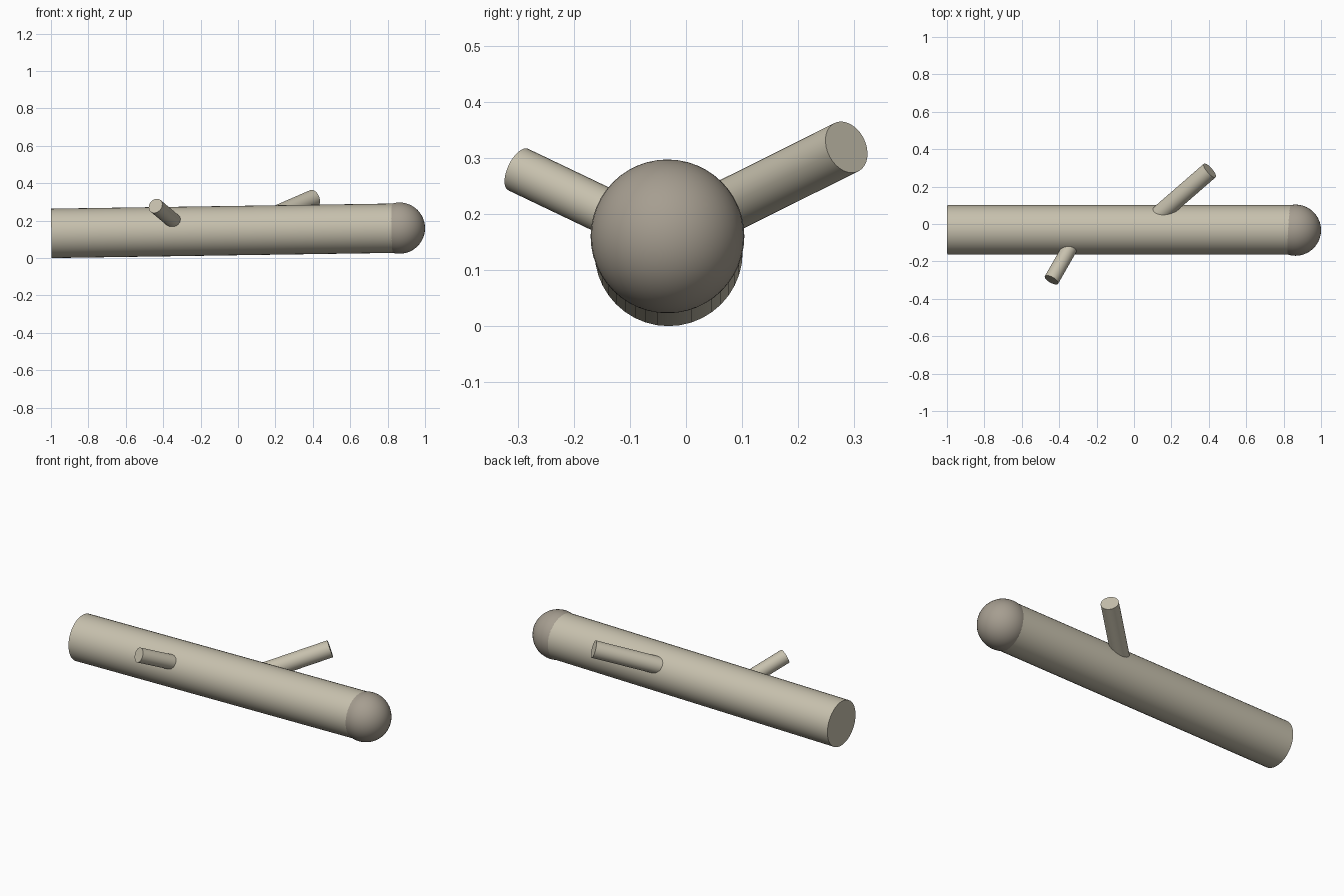
import bpy
from math import radians
from mathutils import Vector

if "Cube" in bpy.data.objects:
    bpy.data.objects.remove(bpy.data.objects["Cube"])


def material(name, rgb):
    mat = bpy.data.materials.new(name)
    mat.diffuse_color = (*rgb, 1.0)
    mat.use_nodes = True
    mat.node_tree.nodes["Principled BSDF"].inputs["Base Color"].default_value = mat.diffuse_color
    return mat


bark = material("bark", (0.57, 0.53, 0.42))
dark_bark = material("dark_bark", (0.38, 0.34, 0.28))


def finish(name, mat):
    """Name, colour and smooth the newest object."""
    obj = bpy.context.object
    obj.name = name
    obj.data.materials.append(mat)
    bpy.ops.object.shade_smooth_by_angle(angle=radians(35))


def rod(name, start, end, radius, sides):
    """Capped cylinder between two points."""
    a, b = Vector(start), Vector(end)
    bpy.ops.mesh.primitive_cylinder_add(
        vertices=sides, radius=radius, depth=(b - a).length,
        location=(a + b) / 2, rotation=(b - a).to_track_quat('Z', 'Y').to_euler())
    finish(name, bark)


# Main trunk, rising slightly towards the rounded end
rod("trunk", (-0.998, -0.031, 0.132), (0.863, -0.031, 0.160), 0.132, 40)

# Ball-shaped end of the trunk
bpy.ops.mesh.primitive_uv_sphere_add(
    segments=40, ring_count=24, radius=0.137, location=(0.863, -0.033, 0.160))
finish("rounded_end", dark_bark)

# Two side branches starting on the trunk axis
branches = {
    "back_branch": ((0.040, -0.031, 0.161), (0.405, 0.286, 0.319), 0.048),
    "front_branch": ((-0.288, -0.031, 0.151), (-0.441, -0.299, 0.279), 0.041),
}
for name, (start, end, radius) in branches.items():
    rod(name, start, end, radius, 32)
